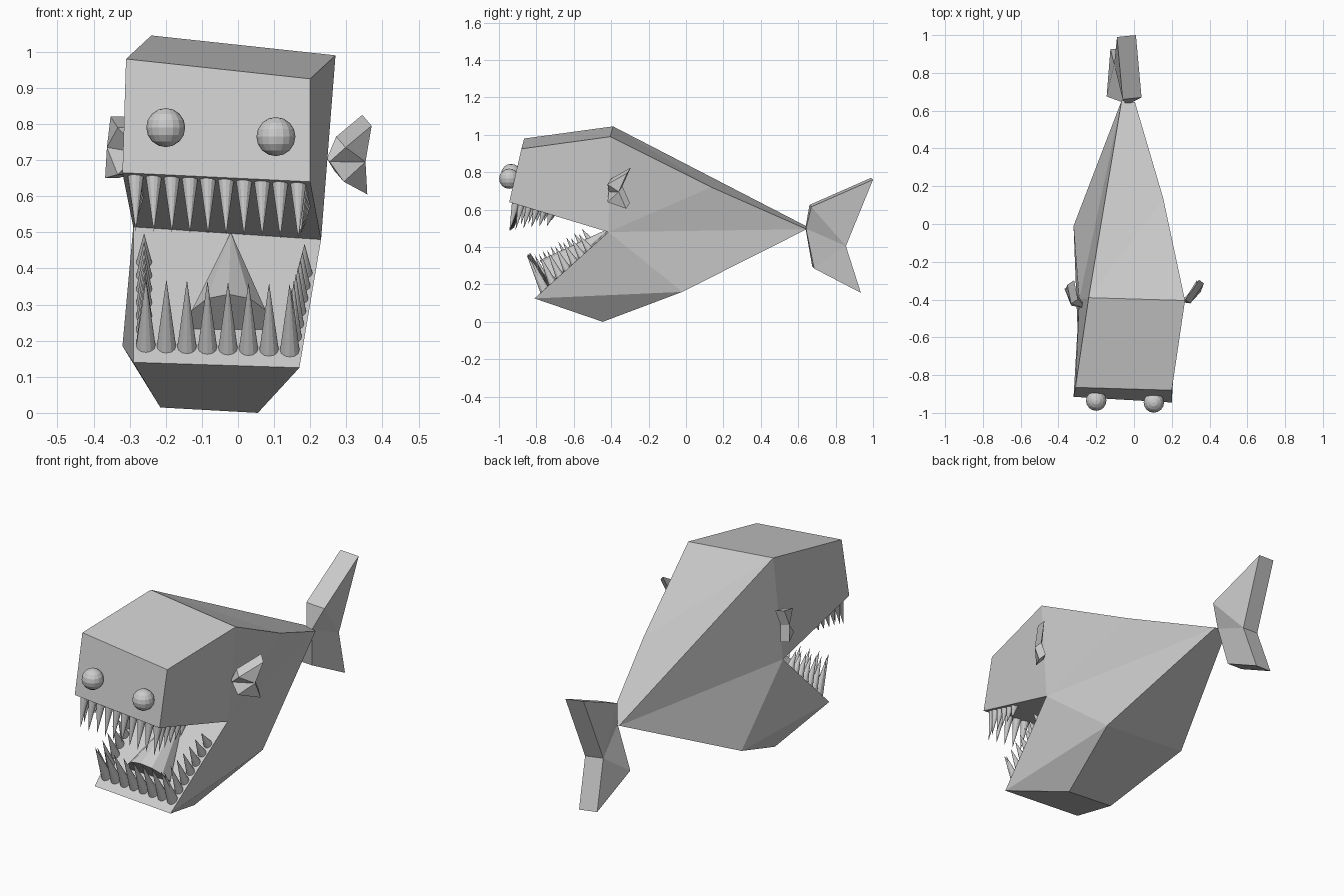
import bpy
import bmesh
from mathutils import Vector

default_cube = bpy.data.objects.get("Cube")
if default_cube:
    bpy.data.objects.remove(default_cube, do_unlink=True)


def finish(name, bm):
    """Turn a bmesh into a flat shaded object with outward normals."""
    bmesh.ops.recalc_face_normals(bm, faces=bm.faces)
    mesh = bpy.data.meshes.new(name)
    bm.to_mesh(mesh)
    bm.free()
    obj = bpy.data.objects.new(name, mesh)
    bpy.context.collection.objects.link(obj)
    return obj


def cone(name, base, tip, radius, sides):
    """Cone whose flat end sits at base and whose point reaches tip."""
    bm = bmesh.new()
    axis = tip - base
    bmesh.ops.create_cone(bm, cap_ends=True, segments=sides, radius1=radius,
                          radius2=0, depth=axis.length)
    obj = finish(name, bm)
    obj.location = (base + tip) / 2
    obj.rotation_mode = 'QUATERNION'
    obj.rotation_quaternion = axis.to_track_quat('Z', 'Y')
    return obj


def fin(name, outline, half):
    """Forked fin: root, shoulders, tips and notch given thickness, pinched root."""
    bm = bmesh.new()
    half = Vector(half)
    sides = []
    for sign in (-1, 1):
        sides.append([bm.verts.new(Vector(p) + half * sign * (0.3 if i == 0 else 1))
                      for i, p in enumerate(outline)])
    # each side fans out between root and notch
    for root, up, up_tip, notch, low_tip, low in sides:
        for face in ((root, up, notch), (up, up_tip, notch),
                     (root, notch, low), (notch, low_tip, low)):
            bm.faces.new(face)
    count = len(outline)
    for i in range(count):
        j = (i + 1) % count
        bm.faces.new((sides[0][i], sides[0][j], sides[1][j], sides[1][i]))
    return finish(name, bm)


# Body stations, each a right and a left point
stations = {
    "brow": ((-.31, -.865, .98), (.20, -.88, .925)),
    "lip": ((-.32, -.915, .665), (.20, -.945, .64)),
    "crown": ((-.24, -.39, 1.045), (.27, -.405, .99)),
    "corner": ((-.29, -.40, .515), (.23, -.415, .48)),
    "jaw": ((-.29, -.79, .14), (.17, -.81, .125)),
    "chin": ((-.215, -.44, .015), (.055, -.445, 0)),
    "belly": ((-.32, -.01, .185), (.16, -.02, .16)),
    "tail": ((-.065, .655, .505), (.005, .645, .495)),
}
points = {k: [Vector(p) for p in pair] for k, pair in stations.items()}

# Body: bands across the fish, then the flanks
bm = bmesh.new()
v = {k: [bm.verts.new(p) for p in pair] for k, pair in points.items()}
ridge = bm.verts.new((.155, .135, .72))
loop = ["crown", "brow", "lip", "corner", "jaw", "chin", "belly", "tail"]
for a, b in zip(loop, loop[1:]):
    bm.faces.new((v[a][0], v[a][1], v[b][1], v[b][0]))
bm.faces.new((v["crown"][0], v["crown"][1], ridge))
bm.faces.new((v["crown"][0], ridge, v["tail"][1], v["tail"][0]))
for s in (0, 1):
    flank = [("brow", "crown", "corner", "lip"), ("corner", "tail", "belly"),
             ("corner", "belly", "jaw"), ("jaw", "belly", "chin")]
    for names in flank:
        bm.faces.new([v[n][s] for n in names])
bm.faces.new((v["crown"][0], v["tail"][0], v["corner"][0]))
bm.faces.new((v["crown"][1], ridge, v["corner"][1]))
bm.faces.new((ridge, v["tail"][1], v["corner"][1]))
finish("body", bm)

# Eyes
for name, spot in (("right_eye", (-.20, -.935, .79)), ("left_eye", (.105, -.945, .765))):
    bm = bmesh.new()
    bmesh.ops.create_uvsphere(bm, u_segments=16, v_segments=8, radius=.054)
    finish(name, bm).location = spot

# Tail and side fins
fin("tail_fin",
    [(-.03, .64, .50), (-.01, .665, .62), (-.04, .995, .765),
     (-.055, .85, .41), (-.075, .93, .16), (-.095, .68, .29)], (.05, .005, -.005))
fin("left_fin",
    [(.25, -.41, .70), (.285, -.41, .75), (.357, -.305, .81),
     (.34, -.35, .71), (.345, -.31, .62), (.28, -.41, .655)], (.013, -.01, -.015))
fin("right_fin",
    [(-.265, -.44, .72), (-.315, -.41, .79), (-.335, -.31, .82),
     (-.345, -.34, .735), (-.35, -.33, .65), (-.315, -.42, .66)], (.018, .012, 0))

# Tongue lying on the lower jaw
cone("tongue", Vector((-.025, -.705, .24)), Vector((-.02, -.41, .50)), .118, 12)


def tooth_row(name, start, end, count, reach_start, reach_end, radius):
    """Evenly spaced teeth whose reach blends along the row."""
    for i in range(count):
        t = i / (count - 1)
        base = start.lerp(end, t)
        reach = Vector(reach_start).lerp(Vector(reach_end), t)
        cone(f"{name}_tooth_{i + 1}", base - reach * .05, base + reach, radius, 12)


# Front teeth, inset from the edge of each jaw
for name, edge, count, reach, radius, back in (
        ("upper_front", "lip", 10, (0, -.035, -.15), .023, .035),
        ("lower_front", "jaw", 8, (0, -.095, .185), .028, .07)):
    right, left = points[edge]
    pull = [(c - p).normalized() * back for p, c in zip(points[edge], points["corner"])]
    inset = (left - right).normalized() * .035
    tooth_row(name, right + pull[0] + inset, left + pull[1] - inset,
              count, reach, reach, radius)

# Side teeth, running back toward the mouth corners
for s, side in enumerate(("right", "left")):
    inward = Vector((.03 if s == 0 else -.03, 0, 0))
    lip, jaw, corner = (points[k][s] + inward for k in ("lip", "jaw", "corner"))
    tooth_row(f"upper_{side}", lip.lerp(corner, .12), lip.lerp(corner, .42), 5,
              (0, -.03, -.13), (0, -.02, -.06), .019)
    tooth_row(f"lower_{side}", jaw.lerp(corner, .14), jaw.lerp(corner, .74), 7,
              (0, -.075, .17), (0, -.055, .08), .023)
